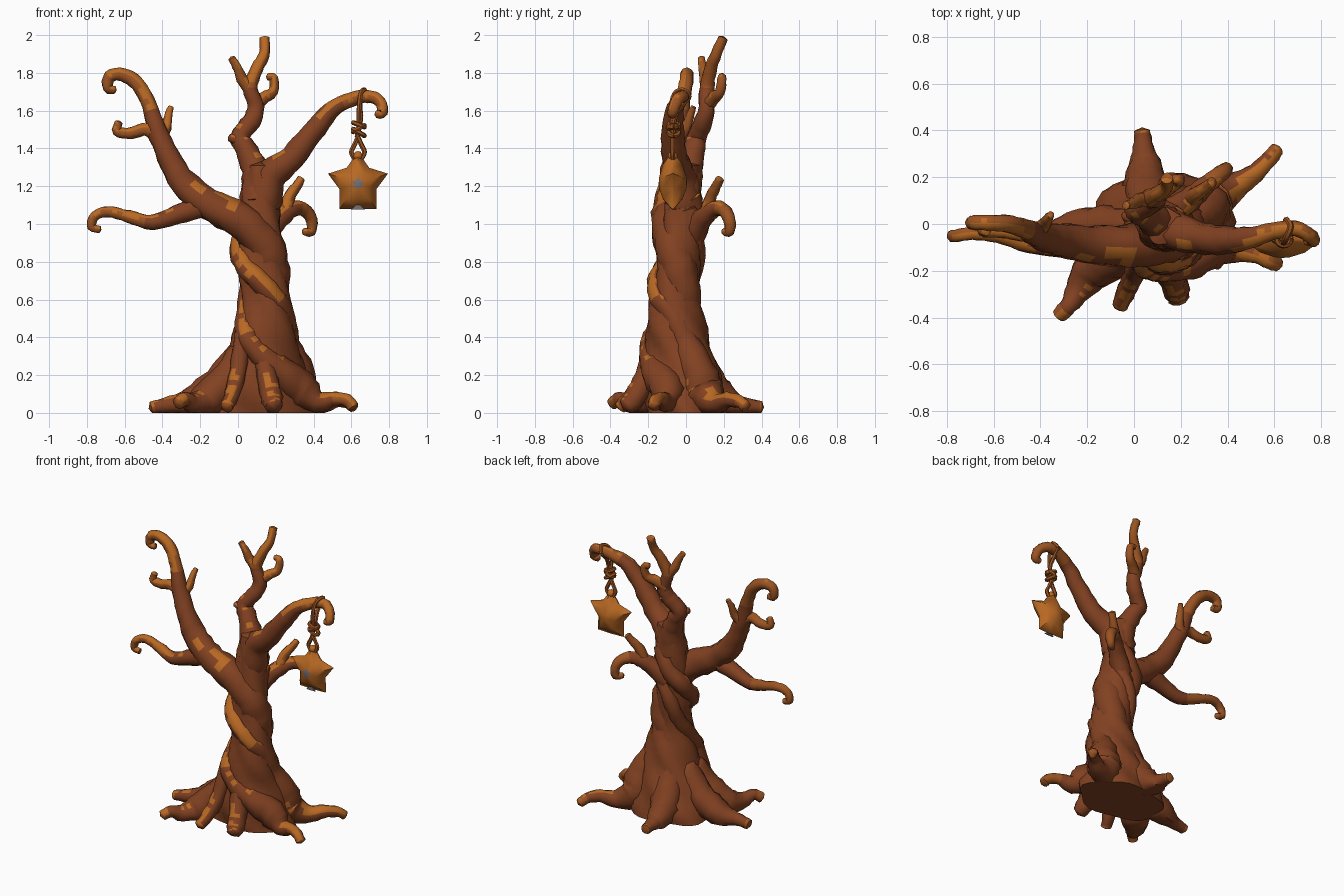
import bpy, bmesh, math, random
from mathutils import Vector, Matrix

random.seed(4)
cube = bpy.data.objects.get("Cube")
if cube:
    bpy.data.objects.remove(cube, do_unlink=True)


def material(name, color):
    mat = bpy.data.materials.new(name)
    mat.use_nodes = True
    mat.diffuse_color = (*color, 1)
    node = next(n for n in mat.node_tree.nodes if n.type == "BSDF_PRINCIPLED")
    node.inputs["Base Color"].default_value = (*color, 1)
    node.inputs["Roughness"].default_value = 0.9
    return mat


BARK = material("dark bark", (.225, .054, .016))
TWIG = material("warm bark", (.33, .088, .016))
GLOW = material("orange bark", (.48, .14, .017))
GREY = material("grey paint", (.18, .16, .17))
PALETTE = [BARK, TWIG, GLOW, GREY]
RIDGE = Vector((0, -.55, .835))  # side of the branches that carries orange streaks


def finish(name, bm):
    for face in bm.faces:
        face.smooth = True
    for edge in bm.edges:
        edge.smooth = edge.calc_face_angle(0) < 1
    mesh = bpy.data.meshes.new(name)
    bm.to_mesh(mesh)
    bm.free()
    for mat in PALETTE:
        mesh.materials.append(mat)
    obj = bpy.data.objects.new(name, mesh)
    bpy.context.collection.objects.link(obj)


def spline(points, steps):
    """Smooth curve through points of any dimension."""
    pts = [Vector(p) for p in points]
    pts = [pts[0]] + pts + [pts[-1]]
    out = []
    for a, b, c, d in zip(pts, pts[1:], pts[2:], pts[3:]):
        for i in range(steps):
            t = i / steps
            out.append(b + (c - a) * (t / 2) + (a * 2 - b * 5 + c * 4 - d) * (t * t / 2)
                       + (b * 3 - a - c * 3 + d) * (t ** 3 / 2))
    return out + [pts[-1]]


def skin(bm, rings, start, end):
    """Join rings of positions into a closed tube; returns (face, ring index) pairs."""
    loops = [[bm.verts.new(p) for p in ring] for ring in rings]
    n = len(loops[0])
    faces = []
    for k, (lo, hi) in enumerate(zip(loops, loops[1:])):
        for i in range(n):
            j = (i + 1) % n
            faces.append((bm.faces.new((lo[i], lo[j], hi[j], hi[i])), k))
    for loop, tip, k in ((loops[0], start, 0), (loops[-1], end, len(loops) - 1)):
        v = bm.verts.new(tip)
        for i in range(n):
            faces.append((bm.faces.new((loop[i], loop[(i + 1) % n], v)), k))
    bmesh.ops.recalc_face_normals(bm, faces=bm.faces)
    bm.normal_update()
    return faces


def limb(name, points, glow=.9, thin=.04, sides=10, rough=.08, fixed=None):
    """Tapered tube through (x, y, z, radius) points, resting on the ground."""
    path = spline(points, 4)
    pos = [p.to_3d() for p in path]
    radii = [p[3] for p in path]
    side = Vector((.3, 1, .2))
    rings = []
    for k, (p, r) in enumerate(zip(pos, radii)):
        t = (pos[min(k + 1, len(pos) - 1)] - pos[max(k - 1, 0)]).normalized()
        side = (side - t * side.dot(t)).normalized()
        other = t.cross(side)
        ring = []
        for i in range(sides):
            a = math.tau * i / sides
            q = p + (side * math.cos(a) + other * math.sin(a)) * r * (1 + random.uniform(-rough, rough))
            q.z = max(q.z, 0)
            ring.append(q)
        rings.append(ring)
    ends = []
    for p, q, r in ((pos[0], pos[1], radii[0]), (pos[-1], pos[-2], radii[-1])):
        tip = p + (p - q).normalized() * r * .4
        tip.z = max(tip.z, 0)
        ends.append(tip)
    bm = bmesh.new()
    for face, k in skin(bm, rings, *ends):
        slim = radii[k] < thin
        # Thin tips are streaked more widely than thick limbs
        limit = (glow - .25 if slim else glow) + random.uniform(-.07, .07)
        face.material_index = 2 if face.normal.dot(RIDGE) > limit else 1 if slim else 0
        if fixed is not None:
            face.material_index = fixed
    finish(name, bm)


# Trunk: twisted, lobed column of (z, centre x, centre y, half width, half depth)
sections = [(0, .12, .01, .3, .205), (.08, .12, 0, .285, .21), (.2, .13, -.02, .235, .2),
            (.32, .135, -.035, .185, .175), (.45, .145, -.05, .16, .16), (.6, .15, -.06, .125, .13),
            (.75, .13, -.045, .125, .115), (.9, .12, -.035, .115, .11), (1.05, .115, -.02, .105, .1),
            (1.2, .12, -.01, .095, .09), (1.31, .13, -.01, .08, .08)]
rings = []
for z, cx, cy, rx, ry in spline(sections, 3):
    ring = []
    for i in range(30):
        a = math.tau * i / 30
        f = 1 + .06 * math.cos(5 * (a + 4.5 * z))
        ring.append(Vector((cx + rx * f * math.cos(a), cy + ry * f * math.sin(a), max(z, 0))))
    rings.append(ring)
bm = bmesh.new()
skin(bm, rings, (.12, .01, 0), (.13, -.01, 1.34))
finish("trunk", bm)

# Strands winding round the trunk and running out as roots
limb("upper_strand_root", [
    (.17, .02, 1.15, .06), (.1, .05, 1.02, .06), (.02, .01, .9, .06), (.03, -.1, .79, .055),
    (.11, -.15, .7, .055), (.2, -.13, .6, .06), (.245, -.06, .5, .06), (.255, 0, .37, .075),
    (.3, .06, .22, .1), (.33, .1, .1, .105), (.43, .16, .05, .06), (.52, .22, .07, .042),
    (.58, .28, .06, .035), (.61, .32, .03, .03)], glow=.58, thin=.036)
limb("lower_strand_root", [
    (.18, .01, 1.08, .05), (.16, .04, .95, .05), (.09, .05, .8, .05), (.06, .0, .65, .05),
    (.04, -.1, .5, .055), (.05, -.17, .4, .06), (.12, -.19, .31, .06), (.22, -.16, .22, .08),
    (.33, -.1, .13, .095), (.42, -.11, .06, .06), (.51, -.13, .075, .036), (.58, -.16, .065, .034),
    (.61, -.17, .03, .032)], glow=.85, thin=.036)

# Roots
front_roots = {
    "front_root": [(.02, -.16, .42, .04), (0, -.21, .22, .045), (-.03, -.28, .1, .042), (-.06, -.35, .03, .035)],
    "front_left_root": [(.13, -.18, .32, .05), (.16, -.23, .16, .058), (.18, -.28, .07, .058),
                        (.19, -.32, .03, .045)]}
for name, points in front_roots.items():
    limb(name, points, glow=.84, thin=.037)
roots = {
    "front_right_root": [(.02, -.1, .32, .07), (-.07, -.14, .16, .09), (-.18, -.2, .06, .09),
                         (-.24, -.29, .05, .055), (-.28, -.35, .075, .038), (-.32, -.39, .05, .034)],
    "right_root": [(.03, -.02, .32, .08), (-.1, -.01, .16, .09), (-.24, -.02, .06, .085),
                   (-.36, -.04, .045, .045), (-.46, -.05, .025, .034)],
    "back_root": [(.08, .04, .32, .08), (.055, .14, .12, .1), (.045, .25, .04, .075), (.04, .33, .035, .045),
                  (.035, .4, .03, .033)]}
for name, points in roots.items():
    limb(name, points, glow=1, thin=.037)

# Great right-hand limb, wrapping round the trunk, and its offshoots
limb("right_limb", [
    (.12, .0, .5, .08), (.17, -.01, .62, .09), (.175, -.04, .76, .097), (.14, -.07, .89, .1),
    (.01, -.09, 1.02, .095), (-.16, -.09, 1.11, .085), (-.29, -.07, 1.22, .075), (-.37, -.06, 1.36, .062),
    (-.43, -.04, 1.5, .052), (-.47, -.02, 1.63, .041), (-.53, .0, 1.74, .038), (-.61, .005, 1.79, .035),
    (-.68, .005, 1.78, .032), (-.69, .005, 1.72, .027), (-.65, .005, 1.71, .02)], glow=.88, thin=.046)
limb("right_low_branch", [
    (-.16, -.09, 1.11, .07), (-.29, -.09, 1.06, .055), (-.45, -.08, 1.01, .042), (-.58, -.05, 1.04, .033),
    (-.69, -.04, 1.065, .029), (-.76, -.05, 1.04, .027), (-.775, -.05, .985, .024), (-.73, -.05, .97, .018)])
limb("right_side_twig", [
    (-.41, -.04, 1.45, .045), (-.48, -.04, 1.5, .035), (-.57, -.03, 1.48, .03), (-.64, -.03, 1.49, .027),
    (-.63, -.03, 1.54, .02)])
limb("right_up_twig", [
    (-.42, -.04, 1.44, .04), (-.38, 0, 1.51, .028), (-.37, .02, 1.57, .022), (-.355, .04, 1.62, .015)])

# Central limb and its forks
limb("centre_limb", [
    (.11, -.01, 1.12, .1), (.1, .01, 1.26, .08), (.05, .04, 1.38, .06), (.01, .06, 1.46, .052),
    (.07, .09, 1.54, .05), (.095, .11, 1.62, .044), (.065, .11, 1.72, .04), (.1, .13, 1.82, .034),
    (.14, .16, 1.9, .029), (.14, .195, 1.985, .026)])
limb("centre_left_twig", [
    (.07, .11, 1.7, .035), (.02, .1, 1.77, .03), (0, .09, 1.82, .025), (-.035, .08, 1.88, .018)])
limb("centre_right_twig", [
    (.08, .11, 1.62, .036), (.14, .15, 1.67, .033), (.185, .18, 1.7, .028), (.19, .19, 1.77, .024),
    (.155, .19, 1.78, .018)])
limb("centre_knot", [(.03, .05, 1.43, .04), (-.045, .03, 1.46, .02)], thin=0)

# Left limb that carries the hanging star
limb("left_limb", [
    (.13, -.01, 1.1, .1), (.17, -.03, 1.25, .085), (.29, -.06, 1.35, .07), (.39, -.07, 1.48, .06),
    (.49, -.06, 1.6, .048), (.6, -.03, 1.66, .038), (.69, -.02, 1.675, .034), (.75, -.05, 1.65, .032),
    (.765, -.07, 1.59, .028), (.73, -.07, 1.58, .02)], glow=.86, thin=.045)

# Curled branch at the back left
limb("back_branch", [
    (.13, .03, .93, .07), (.22, .09, 1.03, .055), (.29, .15, 1.08, .044), (.35, .2, 1.075, .036),
    (.39, .23, 1.02, .032), (.385, .23, .96, .027), (.35, .2, .96, .018)])
limb("back_twig", [
    (.25, .11, 1.06, .04), (.27, .13, 1.14, .032), (.31, .16, 1.2, .026), (.335, .18, 1.24, .022)])


# Rope: loop over the branch, twisted drop, knot and lower eye
def rope(name, points, radius=.013):
    limb(name, [(*p, radius) for p in points], sides=6, rough=0, fixed=1)


def coil(name, centre, rx, ry, tilt):
    cx, cy, cz = centre
    rope(name, [(cx + rx * math.cos(a), cy + ry * math.sin(a), cz + tilt * math.cos(a))
                for a in [math.tau * i / 8 for i in range(9)]])


rope("branch_wrap", [(.65, .02, 1.67), (.67, -.01, 1.71), (.65, -.06, 1.69), (.64, -.08, 1.6), (.64, -.07, 1.5)])
rope("rope_drop", [(.65, .02, 1.67), (.645, -.03, 1.62), (.65, -.06, 1.56), (.63, -.07, 1.46)])
for i, tilt in enumerate((-.018, .018, -.012)):
    coil("knot_coil_%d" % i, (.64, -.065, 1.485 + i * .02), .03, .026, tilt)
for s in (-1, 1):
    rope("lower_eye", [(.635, -.07, 1.46), (.635 + s * .018, -.07, 1.42), (.635 + s * .035, -.07, 1.38),
                       (.635 + s * .018, -.07, 1.345)])

# Puffy five-pointed star with a small painted centre
CENTRE = Vector((.635, -.07, 1.215))
outline = []
for k in range(10):
    a = math.pi / 2 + k * math.pi / 5
    r = .167 if k % 2 == 0 else .138 if k == 5 else .102
    outline.append(Vector((r * math.cos(a), 0, r * math.sin(a))))
profile = [(.2, -.072), (.6, -.052), (1, -.004), (1, .004), (.6, .052), (.2, .072)]
bm = bmesh.new()
rings = [[CENTRE + p * s + Vector((0, y, 0)) for p in outline] for s, y in profile]
for face, k in skin(bm, rings, CENTRE - Vector((0, .075, 0)), CENTRE + Vector((0, .075, 0))):
    painted = len(face.verts) == 3 and k == 0
    face.material_index = 3 if painted else 2
finish("star", bm)

# Painted chip on the lower edge and the cap of the star
bm = bmesh.new()
bmesh.ops.create_cone(bm, cap_ends=True, segments=3, radius1=.04, radius2=.04, depth=.008,
                      matrix=Matrix.Translation(CENTRE + Vector((0, -.021, -.126)))
                      @ Matrix.Diagonal((1, 1, .6, 1)) @ Matrix.Rotation(math.pi / 2, 4, "X"))
for face in bm.faces:
    face.material_index = 3
finish("star_chip", bm)
bm = bmesh.new()
bmesh.ops.create_uvsphere(bm, u_segments=10, v_segments=6, radius=.026,
                          matrix=Matrix.Translation(CENTRE + Vector((0, 0, .145))))
for face in bm.faces:
    face.material_index = 2
finish("star_cap", bm)
